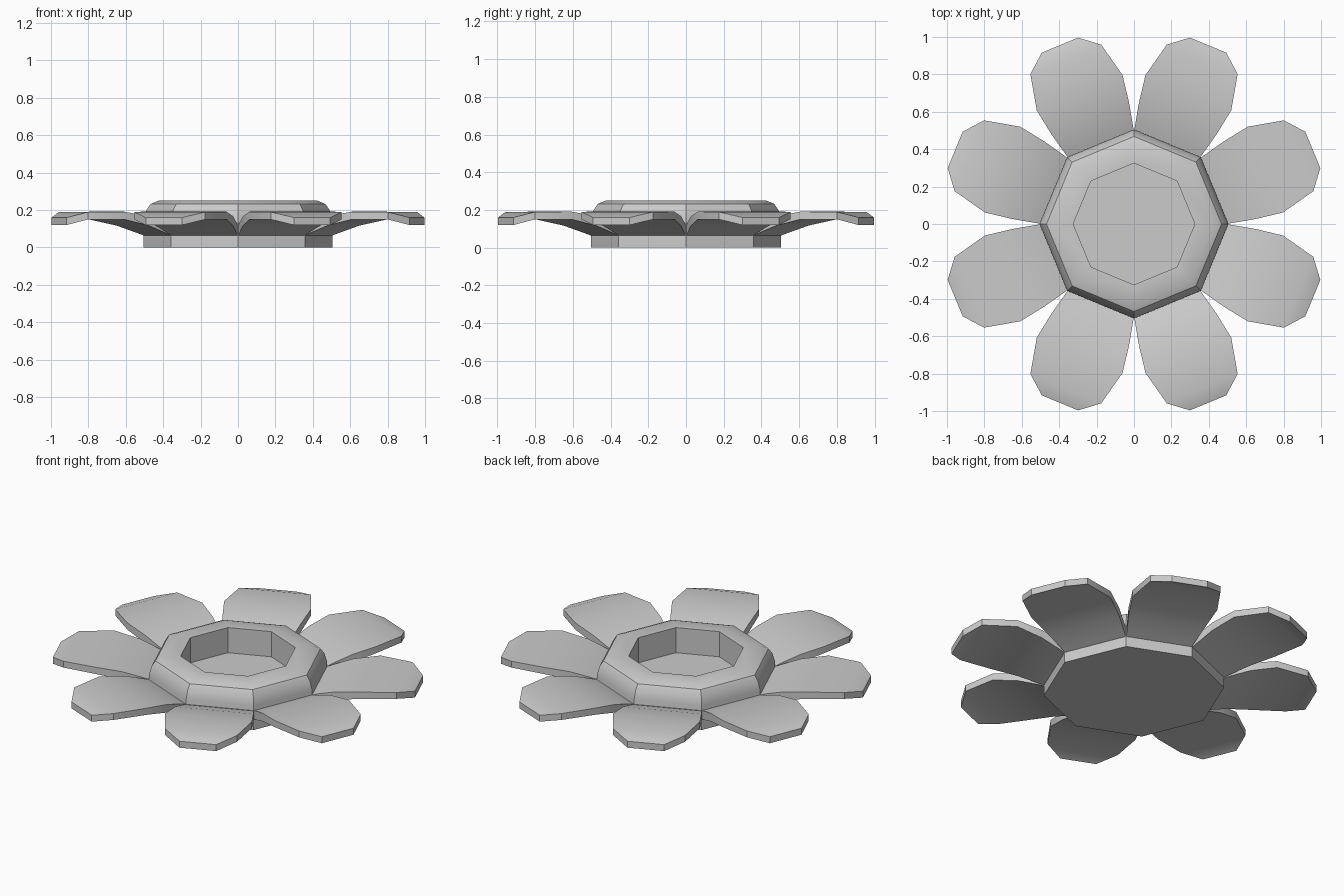
import bpy, bmesh
from math import cos, sin, pi

if "Cube" in bpy.data.objects:
    bpy.data.objects.remove(bpy.data.objects["Cube"])

SIDES = 8


def make_object(name, bm):
    bmesh.ops.recalc_face_normals(bm, faces=bm.faces)
    mesh = bpy.data.meshes.new(name)
    bm.to_mesh(mesh)
    bm.free()
    obj = bpy.data.objects.new(name, mesh)
    bpy.context.collection.objects.link(obj)
    bpy.ops.object.select_all(action='DESELECT')
    obj.select_set(True)
    bpy.context.view_layer.objects.active = obj
    bpy.ops.object.shade_smooth_by_angle(angle=pi / 6)
    return obj


# Octagonal cup: lathe profile (radius, z) from the base up over the rim to the floor
profile = [(.505, 0), (.505, .15), (.49, .20), (.468, .232), (.425, .25),
           (.325, .25), (.325, .095)]
bm = bmesh.new()
rings = [[bm.verts.new((r * cos(2 * pi * i / SIDES), r * sin(2 * pi * i / SIDES), z))
          for i in range(SIDES)] for r, z in profile]
for a, b in zip(rings, rings[1:]):
    for i in range(SIDES):
        j = (i + 1) % SIDES
        bm.faces.new((a[i], a[j], b[j], b[i]))
bm.faces.new(rings[0][::-1])
bm.faces.new(rings[-1])
make_object("flower_center", bm)

# Petal stations: distance from centre, half width, bottom z, top z
stations = [(.455, .188, .06, .115), (.50, .199, .077, .132), (.61, .224, .117, .167),
            (.76, .248, .15, .191), (.953, .205, .15, .189), (1.035, .105, .12, .16)]


def make_petal(name, angle):
    bm = bmesh.new()
    c, s = cos(angle), sin(angle)
    loops = []
    for u, w, low, high in stations:
        corners = [(-w, low), (w, low), (w, high), (-w, high)]
        loops.append([bm.verts.new((u * c - v * s, u * s + v * c, z)) for v, z in corners])
    for a, b in zip(loops, loops[1:]):
        for i in range(4):
            j = (i + 1) % 4
            bm.faces.new((a[i], a[j], b[j], b[i]))
    bm.faces.new(loops[0][::-1])
    bm.faces.new(loops[-1])
    make_object(name, bm)


for k in range(SIDES):
    make_petal(f"petal_{k + 1}", (k + .5) * 2 * pi / SIDES)
